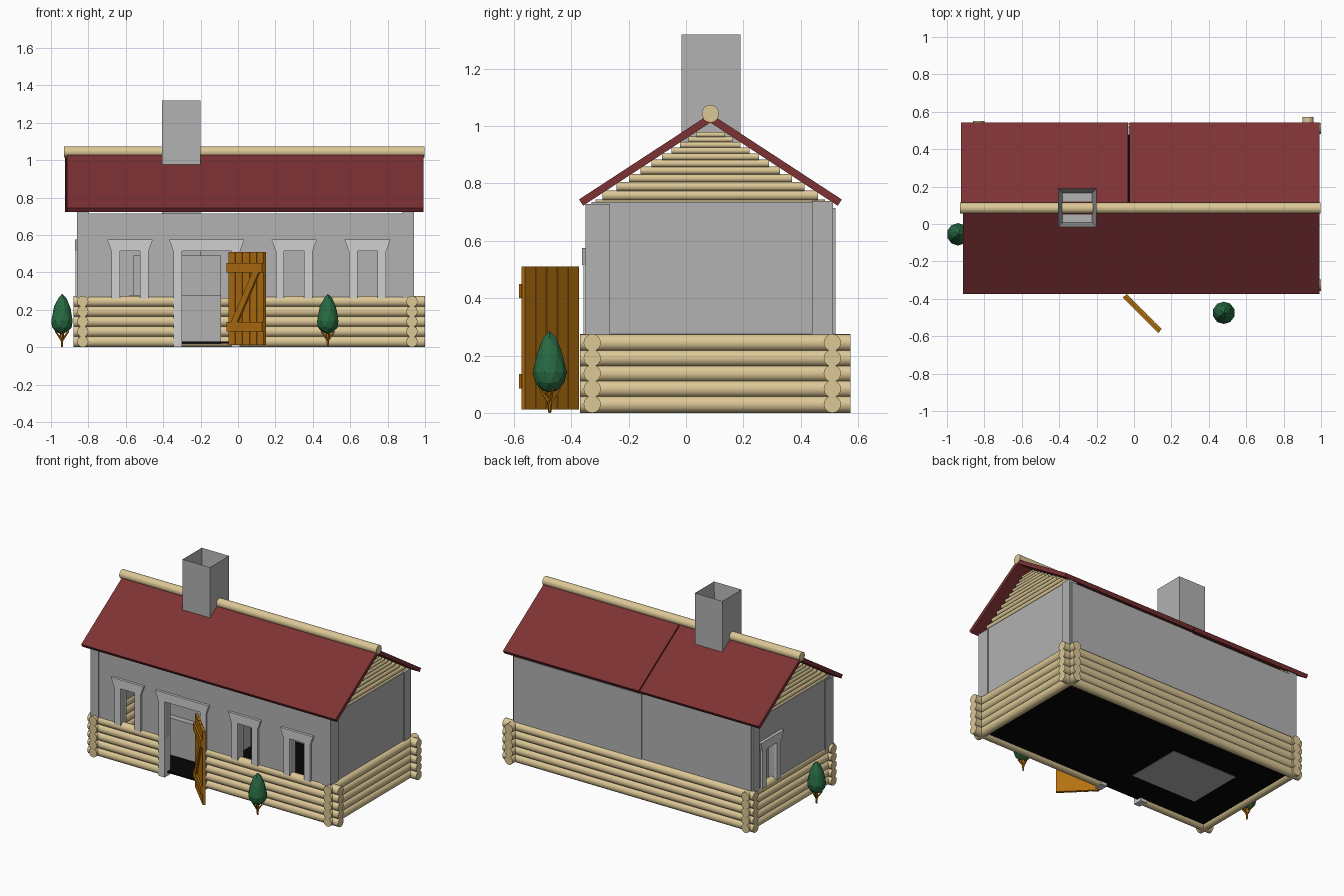
import bpy, bmesh, math
from mathutils import Vector, Matrix

if "Cube" in bpy.data.objects:
    bpy.data.objects.remove(bpy.data.objects["Cube"])


def mat(name, r, g, b):
    m = bpy.data.materials.new(name)
    lin = [((c / 255 + 0.055) / 1.055) ** 2.4 if c > 10 else c / 255 / 12.92 for c in (r, g, b)]
    m.diffuse_color = (*lin, 1)
    m.use_nodes = True
    m.node_tree.nodes["Principled BSDF"].inputs["Base Color"].default_value = m.diffuse_color
    return m


GREY = mat("grey_plaster", 178, 178, 178)
TRIM = mat("light_grey_trim", 208, 208, 208)
LOG = mat("pale_log", 220, 200, 150)
ROOF = mat("dark_red_roof", 125, 50, 52)
WOOD = mat("orange_wood", 180, 113, 16)
LEAF = mat("green_leaf", 40, 105, 66)
BLACK = mat("black_floor", 6, 6, 6)


def finish(name, bm, m, smooth=False):
    bmesh.ops.recalc_face_normals(bm, faces=bm.faces)
    me = bpy.data.meshes.new(name)
    bm.to_mesh(me)
    bm.free()
    me.materials.append(m)
    ob = bpy.data.objects.new(name, me)
    bpy.context.collection.objects.link(ob)
    if smooth:
        bpy.ops.object.select_all(action='DESELECT')
        ob.select_set(True)
        bpy.context.view_layer.objects.active = ob
        bpy.ops.object.shade_smooth_by_angle(angle=math.radians(40))
    return ob


def add_box(bm, x, y, z, M=Matrix()):
    size = Matrix.Diagonal((x[1] - x[0], y[1] - y[0], z[1] - z[0], 1))
    mid = Matrix.Translation((sum(x) / 2, sum(y) / 2, sum(z) / 2))
    bmesh.ops.create_cube(bm, size=1, matrix=M @ mid @ size)


def boxes(name, m, *items):
    bm = bmesh.new()
    for it in items:
        add_box(bm, *it)
    return finish(name, bm, m)


def add_log(bm, a, b, r1, r2=None, n=16):
    a, b = Vector(a), Vector(b)
    rot = (b - a).to_track_quat('Z', 'Y').to_matrix().to_4x4()
    bmesh.ops.create_cone(bm, cap_ends=True, segments=n, radius1=r1, radius2=r1 if r2 is None else r2,
                          depth=(b - a).length, matrix=Matrix.Translation((a + b) / 2) @ rot)


def add_prism(bm, pts, offset):
    f = bm.faces.new([bm.verts.new(p) for p in pts])
    ext = bmesh.ops.extrude_face_region(bm, geom=[f])
    bmesh.ops.translate(bm, vec=offset, verts=[v for v in ext['geom'] if isinstance(v, bmesh.types.BMVert)])
    if not f.is_valid or len(f.link_loops if hasattr(f, 'link_loops') else f.loops) == 0:
        return


# log courses round the base
RUNS = {"front_left_logs": ((-0.88, -0.327), (-0.335, -0.327)),
        "front_right_logs": ((0.0, -0.327), (1.0, -0.327)),
        "back_logs": ((-0.88, 0.51), (1.0, 0.51)),
        "left_logs": ((-0.83, -0.37), (-0.83, 0.55)),
        "right_logs": ((0.93, -0.37), (0.93, 0.573))}
for name, (a, b) in RUNS.items():
    bm = bmesh.new()
    for i in range(5):
        z = 0.03 + i * 0.0537
        add_log(bm, (*a, z), (*b, z), 0.03)
    finish(name, bm, LOG, True)

# walls, split round the openings
W0, W1, HEAD = 0.26, 0.715, 0.515
fy = (-0.345, -0.305)
windows = [(-0.631, -0.524), (0.247, 0.353), (0.638, 0.747)]
opens = sorted(windows + [(-0.30, -0.035)])
items, x = [], -0.85
for a, b in opens:
    items += [((x, a), fy, (W0, W1)), ((a, b), fy, (HEAD, W1))]
    x = b
items.append(((x, 0.93), fy, (W0, W1)))
boxes("front_wall", GREY, *items)
boxes("back_wall", GREY, ((-0.85, -0.03), (0.475, 0.515), (W0, W1)), ((-0.03, 0.93), (0.475, 0.521), (W0, W1)))
boxes("right_wall", GREY, ((0.89, 0.933), (-0.33, 0.50), (W0, 0.735)))
lx = (-0.853, -0.81)
boxes("left_wall", GREY, (lx, (-0.33, 0.265), (W0, 0.735)), (lx, (0.375, 0.50), (W0, 0.735)),
      (lx, (0.265, 0.375), (HEAD, 0.735)))
boxes("corner_posts", GREY, *[(px, py, (0.25, 0.738 if py[0] > 0 else 0.728))
                              for px in ((-0.86, -0.80), (0.88, 0.94))
                              for py in ((-0.35, -0.265), (0.44, 0.512))])


# window and door surrounds: two jambs under a flared head board
def surround(name, a, b, z0, M=Matrix()):
    bm = bmesh.new()
    for j in ((a - 0.045, a), (b, b + 0.045)):
        add_box(bm, j, (-0.358, -0.295), (z0, HEAD), M)
    o = [(a - 0.047, HEAD), (b + 0.047, HEAD), (b + 0.068, 0.575), (a - 0.068, 0.575)]
    front = [bm.verts.new(M @ Vector((px, -0.362, pz))) for px, pz in o]
    back = [bm.verts.new(M @ Vector((px, -0.32, pz))) for px, pz in o]
    bm.faces.new(front)
    bm.faces.new(back[::-1])
    for i in range(4):
        k = (i + 1) % 4
        bm.faces.new((front[i], back[i], back[k], front[k]))
    finish(name, bm, TRIM)


for i, (a, b) in enumerate(windows):
    surround(f"front_window_frame_{i + 1}", a, b, 0.26)
surround("door_frame", -0.30, -0.035, 0.0)
# turned a quarter so the front face becomes the left face
surround("left_window_frame", -0.375, -0.265, 0.26,
         Matrix.Translation((-0.51, 0, 0)) @ Matrix.Rotation(-math.pi / 2, 4, 'Z'))

# floor
boxes("floor", BLACK, ((-0.83, 0.93), (-0.327, 0.51), (0.02, 0.03)))

# gable logs, thinner towards the ridge
for name, gx in (("left_gable", -0.83), ("right_gable", 0.91)):
    bm = bmesh.new()
    z, r = 0.725, 0.019
    while z < 0.985:
        half = min((1.003 - z) / 0.652, 0.40)
        add_log(bm, (gx, 0.085 - half, z), (gx, 0.085 + half, z), r, n=12)
        z += r * 1.75
        r = max(r * 0.93, 0.007)
    finish(name, bm, LOG, True)

# roof slabs: front in one piece, back in two
RY, RZ, T = 0.085, 1.043, 0.026


def slab(name, x0, x1, side):
    run, drop = 0.458, 0.299
    d = Vector((0, side * run, -drop))
    n = Vector((0, side * drop, run)).normalized() * T
    p = Vector((0, RY, RZ))
    quad = [p, p + d, p + d - n, Vector((0, RY, RZ - T * 1.19))]
    bm = bmesh.new()
    rows = [[bm.verts.new(q + Vector((xx, 0, 0))) for q in quad] for xx in (x0, x1)]
    bm.faces.new(rows[0])
    bm.faces.new(rows[1][::-1])
    for i in range(4):
        k = (i + 1) % 4
        bm.faces.new((rows[0][i], rows[0][k], rows[1][k], rows[1][i]))
    finish(name, bm, ROOF)


slab("front_roof", -0.915, 0.993, -1)
slab("back_roof_left", -0.925, -0.031, 1)
slab("back_roof_right", -0.024, 0.993, 1)
bm = bmesh.new()
add_log(bm, (-0.93, RY, 1.044), (0.998, RY, 1.044), 0.03)
finish("ridge_log", bm, LOG, True)

# stove and chimney with a hollow top
boxes("stove", GREY, ((-0.58, -0.09), (-0.12, 0.27), (0.018, 0.28)), ((-0.56, -0.09), (-0.08, 0.25), (0.28, 0.49)))
cx, cy, t = (-0.405, -0.20), (-0.015, 0.19), 0.033
bm = bmesh.new()
add_box(bm, cx, cy, (0.45, 1.32))
top = max(bm.faces, key=lambda f: f.calc_center_median().z)
bmesh.ops.inset_region(bm, faces=[top], thickness=t)
bmesh.ops.translate(bm, vec=(0, 0, -0.3), verts=top.verts[:])
finish("chimney", bm, GREY)

# open plank door with a Z brace
M = Matrix.Translation((-0.045, -0.378, 0)) @ Matrix.Rotation(-math.pi / 4, 4, 'Z')
L, N = 0.268, 5
bm = bmesh.new()
for i in range(N):
    add_box(bm, (i * L / N + 0.002, (i + 1) * L / N - 0.002), (-0.010, 0.008), (0.012, 0.51), M)
add_box(bm, (0.004, L - 0.004), (-0.006, 0.004), (0.016, 0.506), M)
finish("door_planks", bm, WOOD)
bm = bmesh.new()
for z in (0.085, 0.40):
    add_box(bm, (0.0, L), (-0.022, -0.009), (z, z + 0.05), M)
p, q = Vector((0.045, 0, 0.12)), Vector((0.225, 0, 0.415))
ang = math.atan2(q.z - p.z, q.x - p.x)
D = M @ Matrix.Translation((p + q) / 2) @ Matrix.Rotation(-ang, 4, 'Y')
h = (q - p).length / 2
add_box(bm, (-h, h), (-0.021, -0.009), (-0.02, 0.02), D)
finish("door_brace", bm, WOOD)

# low-poly trees: teardrop crown on a forked trunk
for i, (x, y) in enumerate(((-0.941, -0.055), (0.48, -0.475))):
    bm = bmesh.new()
    bmesh.ops.create_icosphere(bm, subdivisions=2, radius=1)
    for v in bm.verts:
        up = v.co.z
        w = 0.06 * (1 - 0.3 * max(up, 0))
        v.co = Vector((x + v.co.x * w, y + v.co.y * w, 0.14 + up * (0.145 if up > 0 else 0.07)))
    finish(f"tree_crown_{i + 1}", bm, LEAF)
    bm = bmesh.new()
    add_log(bm, (x, y, 0), (x, y, 0.09), 0.005, 0.011, 6)
    for k in range(4):
        a = k * math.pi / 2 + 0.3
        add_log(bm, (x, y, 0.035), (x + 0.037 * math.cos(a), y + 0.037 * math.sin(a), 0.085), 0.007, 0.004, 5)
    finish(f"tree_trunk_{i + 1}", bm, WOOD)
